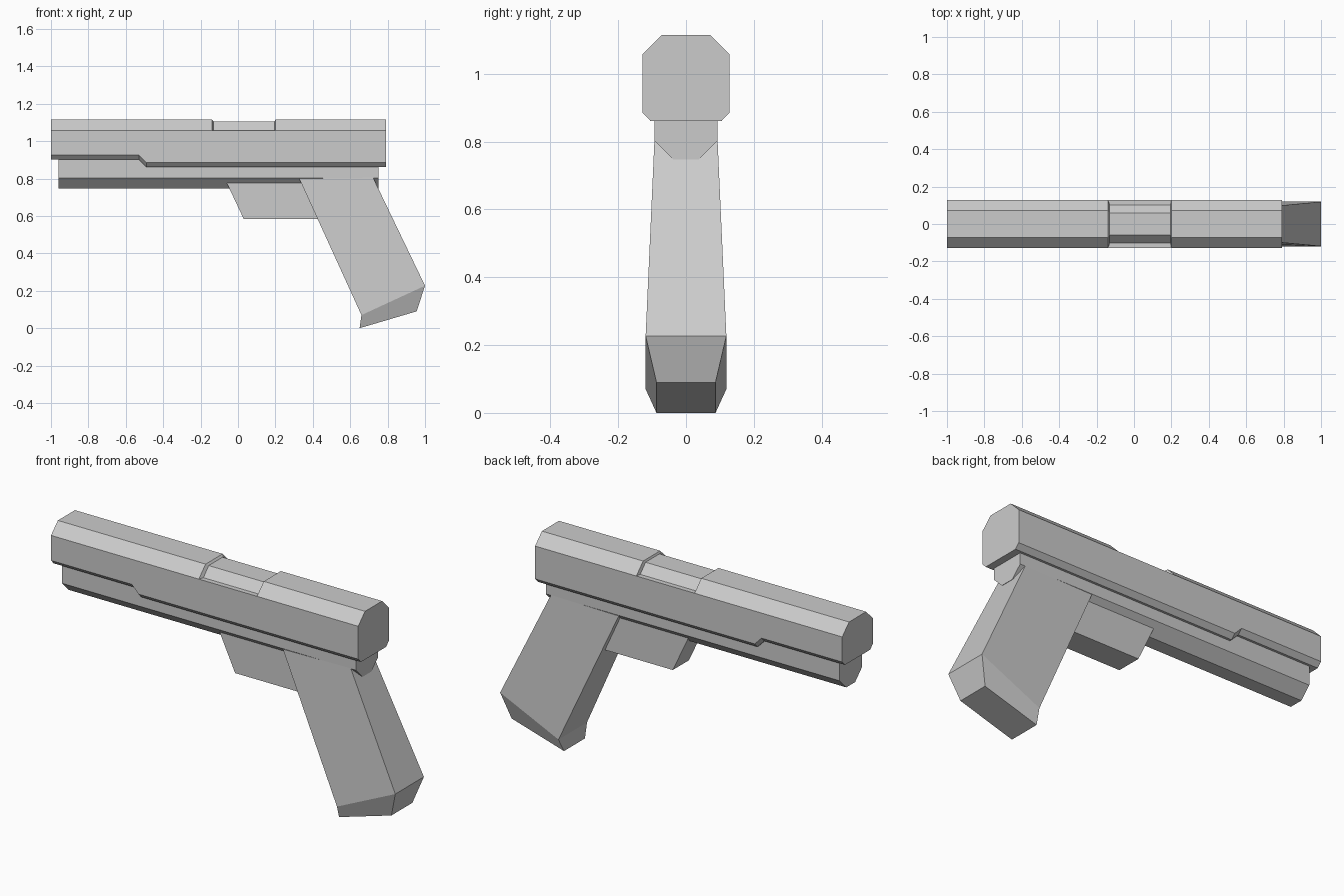
import bpy, bmesh

if "Cube" in bpy.data.objects:
    bpy.data.objects.remove(bpy.data.objects["Cube"])


def loft(name, sections):
    """Skin a list of equal-length closed point rings and cap both ends."""
    bm = bmesh.new()
    rings = [[bm.verts.new(p) for p in s] for s in sections]
    n = len(rings[0])
    for a, b in zip(rings, rings[1:]):
        for i in range(n):
            j = (i + 1) % n
            bm.faces.new((a[i], a[j], b[j], b[i]))
    bm.faces.new(rings[0])
    bm.faces.new(rings[-1])
    bmesh.ops.remove_doubles(bm, verts=bm.verts, dist=0.0001)
    bmesh.ops.recalc_face_normals(bm, faces=bm.faces)
    mesh = bpy.data.meshes.new(name)
    bm.to_mesh(mesh)
    bm.free()
    obj = bpy.data.objects.new(name, mesh)
    bpy.context.collection.objects.link(obj)
    return obj


def mirrored(x, half):
    """Ring at x from a half profile of (y, z), mirrored across y = 0."""
    return [(x, y, z) for y, z in half] + [(x, -y, z) for y, z in reversed(half)]


# Slide: chamfered section, stepped underside, recessed ejection port
def slide_section(x, bottom, port=False):
    shoulder, top = ((0.102, 1.058), (0.058, 1.105)) if port else ((0.128, 1.058), (0.071, 1.115))
    return mirrored(x, [(0.105, bottom), (0.128, bottom + 0.024),
                        (0.128, 1.058), shoulder, top])


loft("slide", [
    slide_section(-1.0, 0.902),
    slide_section(-0.53, 0.902),
    slide_section(-0.49, 0.861),
    slide_section(-0.139, 0.861),
    slide_section(-0.13, 0.861, True),
    slide_section(0.195, 0.861, True),
    slide_section(0.2, 0.861),
    slide_section(0.79, 0.861),
])

# Frame: rail under the slide with chamfered lower edges
frame_half = [(0.037, 0.747), (0.093, 0.803), (0.093, 0.905)]
loft("frame", [mirrored(x, frame_half) for x in (-0.96, 0.752)])

# Trigger guard: solid slanted block
guard = [(-0.071, 0.8), (0.03, 0.585), (0.5, 0.585), (0.5, 0.8)]
loft("trigger_guard", [[(x, y, z) for x, z in guard] for y in (-0.067, 0.067)])


# Grip: raked, widening downward, with a tapered foot
def grip_section(front, back, w_front, w_back):
    (fx, fz), (bx, bz) = front, back
    return [(fx, -w_front, fz), (bx, -w_back, bz), (bx, w_back, bz), (fx, w_front, fz)]


loft("grip", [
    grip_section((0.327, 0.8), (0.722, 0.805), 0.093, 0.093),
    grip_section((0.66, 0.07), (1.0, 0.227), 0.119, 0.119),
    grip_section((0.65, 0.0), (0.955, 0.09), 0.087, 0.087),
])
